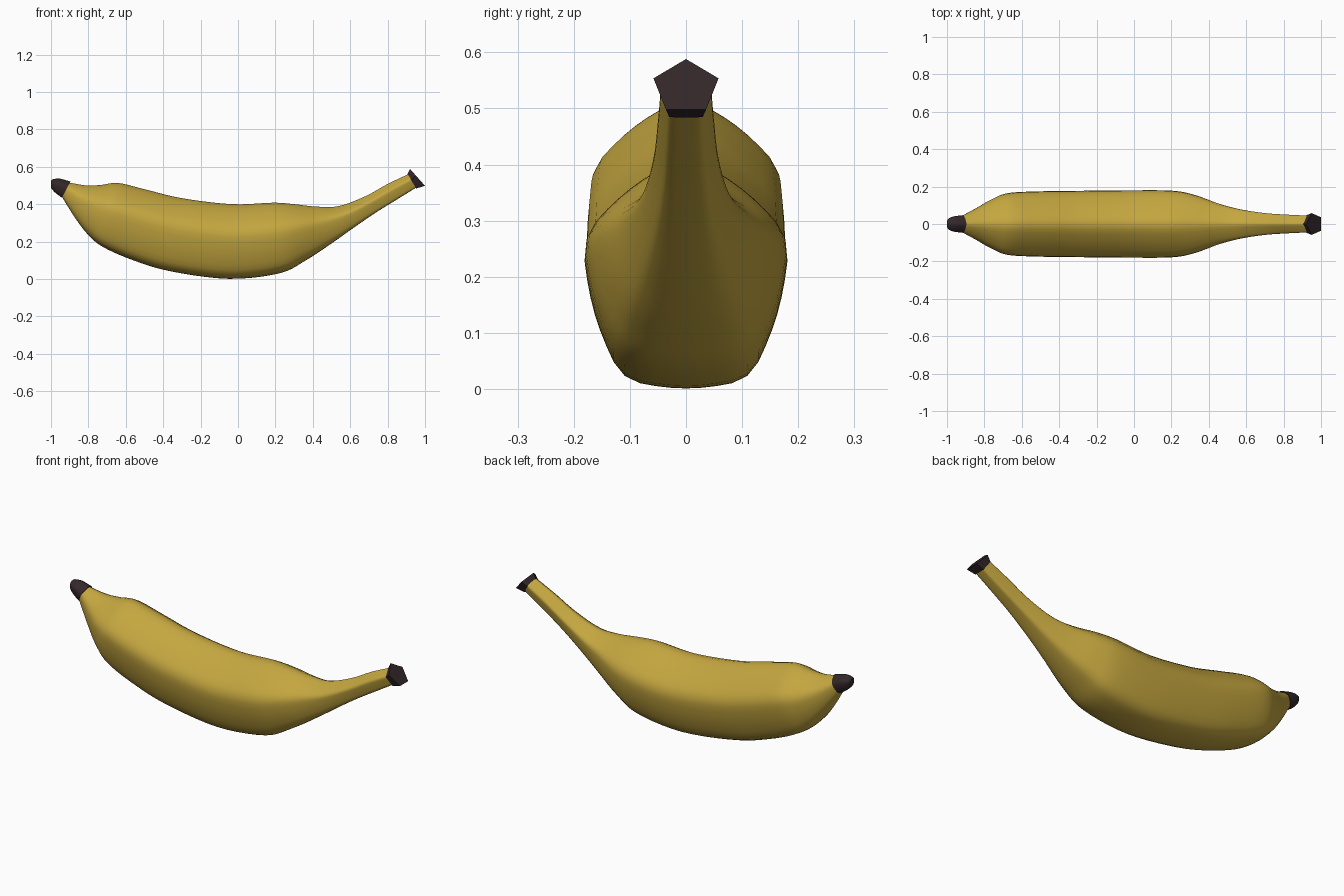
import bpy, bmesh, math

if "Cube" in bpy.data.objects:
    bpy.data.objects.remove(bpy.data.objects["Cube"])


def material(name, rgb):
    m = bpy.data.materials.new(name)
    m.diffuse_color = (*rgb, 1)
    m.use_nodes = True
    m.node_tree.nodes["Principled BSDF"].inputs["Base Color"].default_value = m.diffuse_color
    return m


yellow = material("banana yellow", (0.55, 0.38, 0.05))
brown = material("dark brown", (0.033, 0.02, 0.022))


def section(k, limit):
    """Pentagon, point up, bulged towards a circle; scaled to u 0..1 (height), v -1..1."""
    pts = []
    n = 40
    for i in range(n):
        a = math.tau * i / n
        d = a % (math.tau / 5) - math.pi / 5
        r = 1 - k + k * math.cos(math.pi / 5) / math.cos(d)
        r = min(r, limit)
        pts.append((r * math.sin(a), r * math.cos(a)))
    w = max(p[0] for p in pts)
    lo, hi = min(p[1] for p in pts), max(p[1] for p in pts)
    return [(v / w, (u - lo) / (hi - lo)) for v, u in pts]


def spline(rows, steps):
    """Catmull-Rom interpolation of the rows."""
    out = []
    for i in range(len(rows) - 1):
        p0, p1 = rows[max(i - 1, 0)], rows[i]
        p2, p3 = rows[i + 1], rows[min(i + 2, len(rows) - 1)]
        for s in range(steps):
            t = s / steps
            out.append([0.5 * (2 * b + (c - a) * t + (2 * a - 5 * b + 4 * c - d) * t * t
                               + (3 * b - a - 3 * c + d) * t ** 3)
                        for a, b, c, d in zip(p0, p1, p2, p3)])
    out.append(list(rows[-1]))
    return out


def loft(name, rows, mat, steps, limit, angle):
    bm = bmesh.new()
    rings = []
    for tx, tz, bx, bz, w, k in spline(rows, steps):
        rings.append([bm.verts.new((bx + (tx - bx) * u, v * w, bz + (tz - bz) * u))
                      for v, u in section(k, limit)])
    for a, b in zip(rings, rings[1:]):
        for i in range(len(a)):
            j = (i + 1) % len(a)
            bm.faces.new((a[i], a[j], b[j], b[i]))
    bm.faces.new(rings[0])
    bm.faces.new(rings[-1])
    bmesh.ops.recalc_face_normals(bm, faces=bm.faces)
    me = bpy.data.meshes.new(name)
    bm.to_mesh(me)
    bm.free()
    me.materials.append(mat)
    ob = bpy.data.objects.new(name, me)
    bpy.context.collection.objects.link(ob)
    bpy.ops.object.select_all(action='DESELECT')
    ob.select_set(True)
    bpy.context.view_layer.objects.active = ob
    bpy.ops.object.shade_smooth_by_angle(angle=math.radians(angle))


# Peel: top x, top z, bottom x, bottom z, half width, pentagon sharpness
loft("peel", [
    (-.900, .515, -.942, .440, .043, .5),
    (-.810, .500, -.870, .325, .088, .5),
    (-.730, .503, -.800, .235, .132, .55),
    (-.640, .513, -.720, .170, .165, .6),
    (-.500, .480, -.560, .100, .174, .6),
    (-.300, .432, -.360, .041, .177, .6),
    (-.030, .400, -.050, .001, .180, .6),
    (.190, .408, .220, .030, .178, .6),
    (.300, .400, .360, .098, .155, .6),
    (.420, .387, .500, .190, .108, .65),
    (.540, .390, .620, .275, .077, .75),
    (.680, .442, .740, .357, .058, .85),
    (.800, .508, .850, .425, .050, .85),
    (.912, .561, .955, .490, .045, .9),
], yellow, 5, 0.965, 50)

# Cut end of the stem
loft("stem_cap", [
    (.906, .560, .953, .484, .048, .95),
    (.920, .588, 1.0, .498, .058, 1),
], brown, 1, 1, 30)

# Blossom end
loft("tip_cap", [
    (-.896, .521, -.941, .435, .047, .5),
    (-.950, .536, -.978, .462, .041, .5),
    (-.987, .534, -.997, .484, .029, .5),
    (-1.0, .525, -1.0, .496, .016, .5),
], brown, 4, 0.965, 40)
